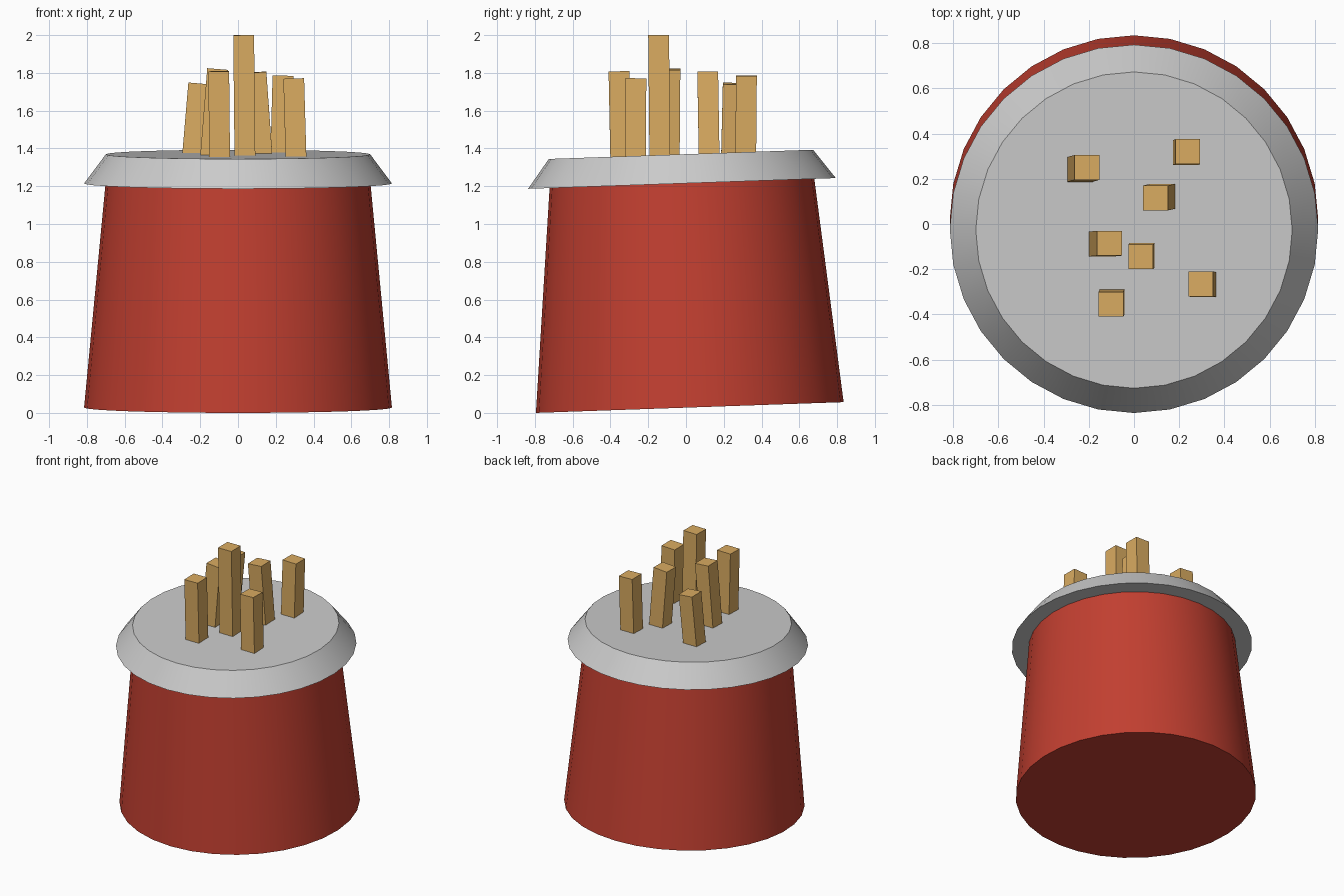
import bpy, math
from mathutils import Vector, Matrix

if "Cube" in bpy.data.objects:
    bpy.data.objects.remove(bpy.data.objects["Cube"])

TILT = math.radians(2)
BASE = Vector((0, 0.02, 0.0285))
SPIN = Matrix.Rotation(TILT, 3, 'X')


def material(name, color):
    m = bpy.data.materials.new(name)
    m.diffuse_color = color
    m.use_nodes = True
    m.node_tree.nodes["Principled BSDF"].inputs["Base Color"].default_value = m.diffuse_color
    return m


RED = material("red", (0.54, 0.05, 0.03, 1))
TAN = material("tan", (0.70, 0.41, 0.12, 1))


def tapered_drum(name, low, high, r_low, r_high, mat=None):
    """Capped 32-sided cone section along the tilted axis."""
    bpy.ops.mesh.primitive_cone_add(
        vertices=32, radius1=r_low, radius2=r_high, depth=high - low,
        location=BASE + SPIN @ Vector((0, 0, (low + high) / 2)),
        rotation=(TILT, 0, 0))
    ob = bpy.context.object
    ob.name = name
    if mat:
        ob.data.materials.append(mat)
    bpy.ops.object.shade_smooth_by_angle(angle=math.radians(30))


def stick(name, top, shift):
    """Square stick from the top centre down into the lid."""
    top = Vector(top)
    foot = Vector((top.x + shift[0], top.y + shift[1], 1.32))
    axis = top - foot
    bpy.ops.mesh.primitive_cube_add(size=1, location=(top + foot) / 2)
    ob = bpy.context.object
    ob.name = name
    ob.scale = (0.11, 0.11, axis.length)
    ob.rotation_euler = Vector((0, 0, 1)).rotation_difference(axis).to_euler()
    ob.data.materials.append(TAN)


# Tapered body and flared lid
tapered_drum("body", 0, 1.2, 0.815, 0.70, RED)
tapered_drum("lid", 1.187, 1.341, 0.815, 0.70)

# Sticks: top centre, sideways shift at the foot
STICKS = [
    ((-0.208, 0.25, 1.743), (-0.036, -0.01)),
    ((0.238, 0.32, 1.785), (-0.012, -0.004)),
    ((0.095, 0.115, 1.803), (0.035, 0.008)),
    ((-0.108, -0.085, 1.82), (-0.04, -0.004)),
    ((0.03, -0.145, 2.0), (0.007, 0.007)),
    ((-0.102, -0.355, 1.808), (0.005, 0.01)),
    ((0.295, -0.265, 1.77), (0.013, -0.003)),
]
for i, (top, shift) in enumerate(STICKS, 1):
    stick(f"stick_{i}", top, shift)
